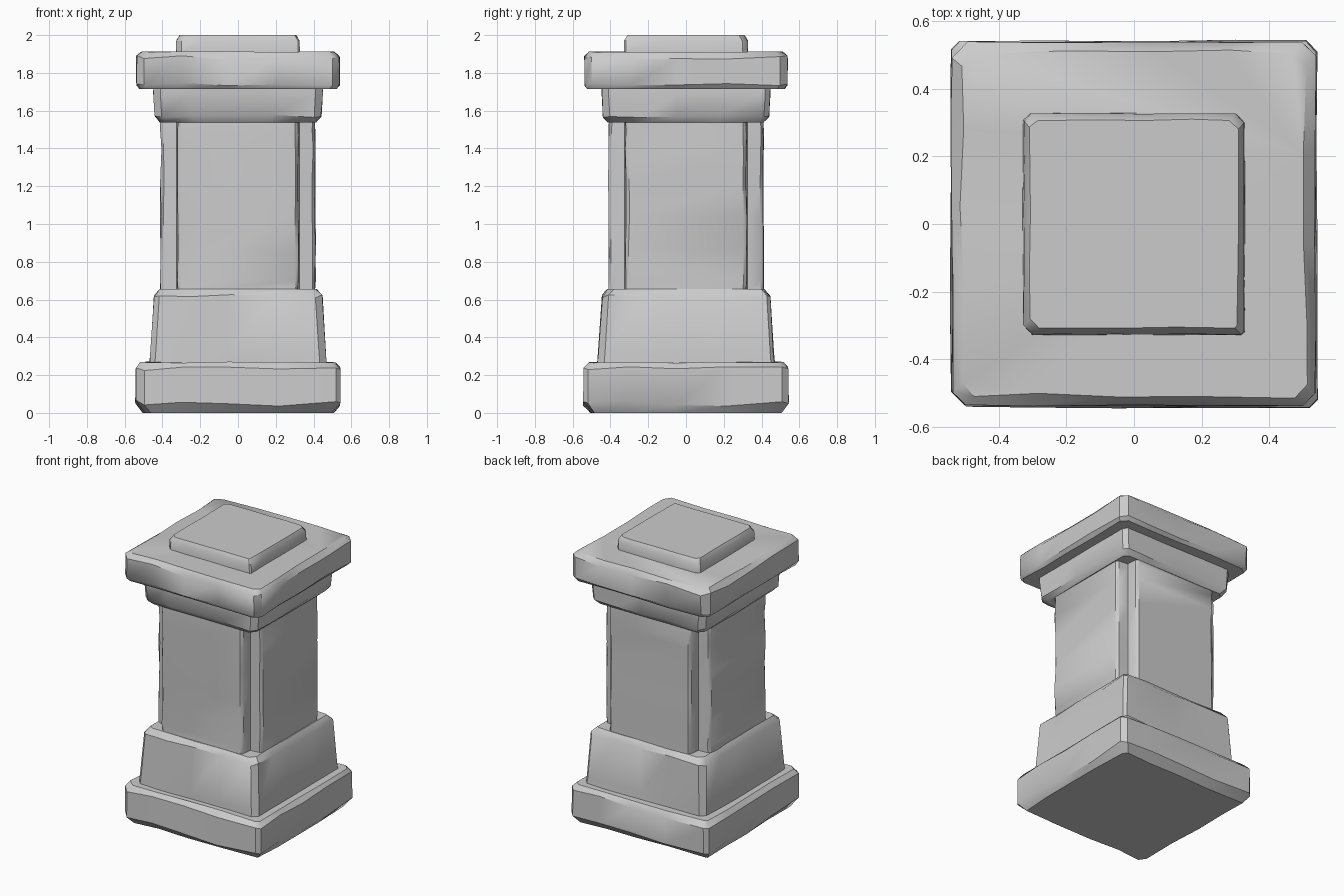
import bpy, bmesh, math, random

if "Cube" in bpy.data.objects:
    bpy.data.objects.remove(bpy.data.objects["Cube"])

random.seed(7)


def turn(p, k):
    x, y = p
    for _ in range(k):
        x, y = -y, x
    return x, y


def loft(name, rings):
    """Join equal-length closed rings of points into a capped, hewn solid."""
    bm = bmesh.new()
    rows = [[bm.verts.new(p) for p in ring] for ring in rings]
    n = len(rows[0])
    for a, b in zip(rows, rows[1:]):
        for i in range(n):
            j = (i + 1) % n
            bm.faces.new((a[i], a[j], b[j], b[i]))
    bm.faces.new(rows[0][::-1])
    bm.faces.new(rows[-1])
    bmesh.ops.recalc_face_normals(bm, faces=bm.faces)
    me = bpy.data.meshes.new(name)
    bm.to_mesh(me)
    bm.free()
    me.shade_smooth()
    me.set_sharp_from_angle(angle=math.radians(38))
    ob = bpy.data.objects.new(name, me)
    bpy.context.collection.objects.link(ob)
    return ob


def block(name, profile, cut):
    """Square stone; profile rows are (half width, z, inward chip, z chip)."""
    steps = [-1, -0.55, -0.1, 0.4, 1]
    cuts = [cut * random.uniform(0.5, 1.4) for _ in range(4)]
    rings = []
    for half, z, chip, zchip in profile:
        ring = []
        for k in range(4):
            for t in steps:
                # each end of a side stops short by that corner's chip
                c = cuts[k] if t > 0 else cuts[k - 1]
                x = half - random.uniform(0, chip)
                x, y = turn((x, t * (half - (c if abs(t) == 1 else 0))), k)
                ring.append((x, y, z + random.uniform(-zchip, zchip)))
        rings.append(ring)
    return loft(name, rings)


# Base slab
block("base_slab", [(0.51, 0.0, 0.03, 0), (0.545, 0.05, 0.006, 0.018),
                    (0.543, 0.235, 0.006, 0.012), (0.518, 0.268, 0.015, 0.003)], 0.045)

# Tapered plinth
block("plinth", [(0.472, 0.255, 0.006, 0), (0.468, 0.30, 0.006, 0.01),
                 (0.448, 0.615, 0.006, 0.012), (0.418, 0.655, 0.012, 0)], 0.032)

# Shaft with raised panels and notched corners
corner = [(0.413, 0.305), (0.398, 0.322), (0.325, 0.325), (0.322, 0.398), (0.305, 0.413)]
shaft = []
for z in (0.64, 0.70, 0.86, 1.04, 1.22, 1.40, 1.50, 1.55):
    ring = []
    for k in range(4):
        for i, p in enumerate(corner):
            s = 1 if i == 2 else 1 - random.uniform(0, 0.02)
            x, y = turn((p[0] * s, p[1] * s), k)
            ring.append((x, y, z))
    shaft.append(ring)
loft("shaft", shaft)

# Collar under the cap
block("collar", [(0.415, 1.538, 0.008, 0), (0.443, 1.572, 0.006, 0.008),
                 (0.45, 1.69, 0.006, 0.008), (0.45, 1.73, 0.006, 0)], 0.032)

# Cap slab
block("cap_slab", [(0.525, 1.715, 0.012, 0), (0.54, 1.74, 0.006, 0.008),
                   (0.54, 1.88, 0.006, 0.012), (0.515, 1.912, 0.015, 0.003)], 0.05)

# Small top block
block("top_block", [(0.33, 1.90, 0.004, 0), (0.328, 1.97, 0.004, 0.004),
                    (0.31, 2.0, 0.006, 0)], 0.022)
